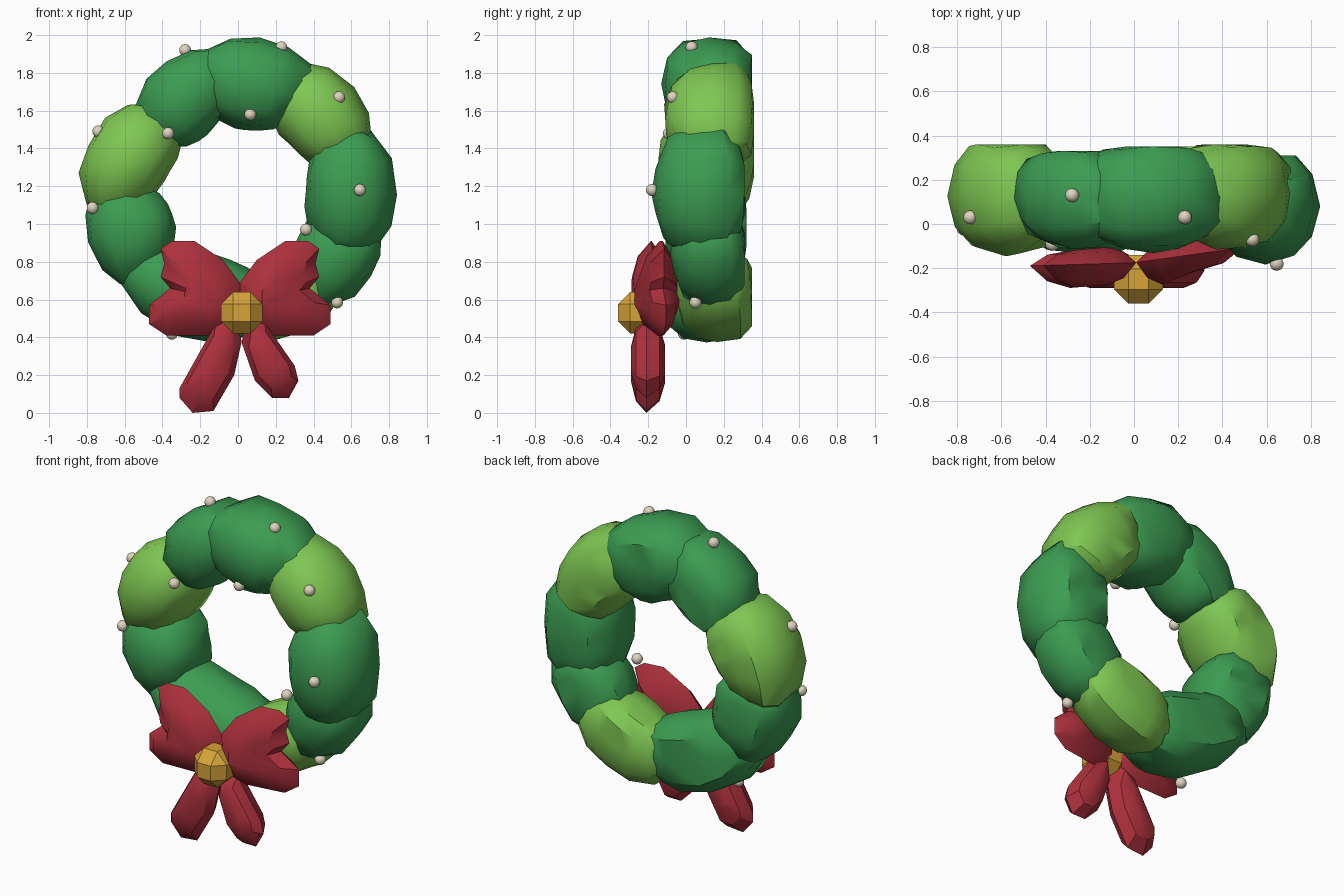
import bpy, bmesh, math, random
from mathutils import Vector

if "Cube" in bpy.data.objects:
    bpy.data.objects.remove(bpy.data.objects["Cube"])

random.seed(4)


def mat(name, rgb):
    m = bpy.data.materials.new(name)
    m.diffuse_color = (*rgb, 1)
    m.use_nodes = True
    m.node_tree.nodes["Principled BSDF"].inputs["Base Color"].default_value = m.diffuse_color
    return m


DARK = mat("dark_green", (0.045, 0.335, 0.085))
LIGHT = mat("light_green", (0.21, 0.57, 0.085))
RED = mat("ribbon_red", (0.42, 0.03, 0.045))
GOLD = mat("gold", (0.68, 0.37, 0.04))
CREAM = mat("cream", (0.74, 0.66, 0.52))


def finish(bm, name, material, angle=None):
    bmesh.ops.recalc_face_normals(bm, faces=bm.faces[:])
    me = bpy.data.meshes.new(name)
    bm.to_mesh(me)
    bm.free()
    me.materials.append(material)
    if angle:
        me.shade_smooth()
        me.set_sharp_from_angle(angle=math.radians(angle))
    ob = bpy.data.objects.new(name, me)
    bpy.context.collection.objects.link(ob)
    return ob


def bridge(bm, a, b):
    n = len(a)
    for i in range(n):
        j = (i + 1) % n
        bm.faces.new((a[i], a[j], b[j], b[i]))


def spow(v, p):
    return math.copysign(abs(v) ** p, v)


CZ = 1.18  # height of the ring centre


def foliage(name, material, deg, r, half, rad, y0, y1, drift=0.0):
    """Chunky rounded clump bent around the ring, blunter at the back."""
    bm = bmesh.new()
    ye = y1 + 0.03
    yc, yh, a0 = (y0 + ye) / 2, (ye - y0) / 2, math.radians(deg)

    def place(u, rho, y):
        t = a0 + u * half / r
        d = r + rho + drift * u
        return (math.cos(t) * d, min(y, y1), CZ + math.sin(t) * d)

    rings = []
    for u in (-0.93, -0.72, -0.38, 0, 0.38, 0.72, 0.93):
        front = (1 - abs(u) ** 2.4) ** (1 / 2.2)
        back = (1 - abs(u) ** 2.8) ** (1 / 2.5)
        ring = []
        for k in range(12):
            p = 2 * math.pi * k / 12
            c, s = math.cos(p), math.sin(p)
            e = 0.8 if s > 0.01 else 0.88
            f = back if s > 0.01 else front
            g = f * random.uniform(0.95, 1.03)
            ring.append(bm.verts.new(place(u + random.uniform(-.05, .05),
                                           rad * spow(c, e) * g,
                                           yc + yh * spow(s, e) * g)))
        rings.append(ring)
    for a, b in zip(rings, rings[1:]):
        bridge(bm, a, b)
    for ring, u in ((rings[0], -1), (rings[-1], 1)):
        tip = bm.verts.new(place(u, 0, yc))
        for i in range(12):
            bm.faces.new((ring[i], ring[(i + 1) % 12], tip))
    finish(bm, name, material, 40)


# Wreath clumps: colour, angle, ring radius, half length, radial half width, y range, drift
clumps = [
    ("top", DARK, 82, 0.57, 0.31, 0.255, -0.135, 0.35),
    ("upper_left", DARK, 119, 0.56, 0.28, 0.225, -0.12, 0.33, -0.04),
    ("left_light", LIGHT, 163, 0.60, 0.31, 0.235, -0.14, 0.36, 0.05),
    ("left", DARK, 200, 0.605, 0.27, 0.24, -0.12, 0.32, 0.01),
    ("lower_left", DARK, 247, 0.605, 0.42, 0.235, -0.13, 0.32, -0.02),
    ("bottom_light", LIGHT, 294, 0.62, 0.32, 0.215, -0.05, 0.35),
    ("lower_right", DARK, 326, 0.62, 0.26, 0.225, -0.08, 0.31),
    ("right", DARK, 359, 0.595, 0.34, 0.245, -0.18, 0.31),
    ("upper_right_light", LIGHT, 41, 0.585, 0.30, 0.23, -0.12, 0.36),
]
for n, *args in clumps:
    foliage("foliage_" + n, *args)


def ribbon(name, outline, centre, levels, slant=0.0):
    """Bulging ribbon piece: outline in x,z, levels are (scale, y)."""
    bm = bmesh.new()
    cx, cz = centre
    rings = []
    for s, y in levels:
        rings.append([bm.verts.new((cx + (x - cx) * s, y + slant * x, cz + (z - cz) * s))
                      for x, z in outline])
    for a, b in zip(rings, rings[1:]):
        bridge(bm, a, b)
    caps = [bm.faces.new(rings[0]), bm.faces.new(rings[-1])]
    bmesh.ops.triangulate(bm, faces=caps)
    finish(bm, name, RED, 32)


# Bow loops, mirrored outline
loop = [(0.0, 0.69), (0.09, 0.81), (0.24, 0.91), (0.36, 0.91), (0.42, 0.87),
        (0.40, 0.79), (0.42, 0.72), (0.37, 0.66), (0.48, 0.57), (0.48, 0.47),
        (0.39, 0.41), (0.12, 0.41), (0.0, 0.49)]
for side, sx, slant in (("left", -1, 0.03), ("right", 1, 0.14)):
    ribbon("bow_loop_" + side, [(0.01 + sx * x, z) for x, z in loop], (sx * 0.19, 0.62),
           ((0.35, -0.275), (0.72, -0.245), (1, -0.175), (0.72, -0.125), (0.35, -0.105)), slant)

# Ribbon tails
tails = {
    "left": ([(-0.02, 0.52), (-0.12, 0.47), (-0.31, 0.13), (-0.31, 0.08), (-0.24, 0.0),
              (-0.13, 0.01), (-0.02, 0.2), (0.02, 0.38)], (-0.14, 0.25)),
    "right": ([(0.04, 0.52), (0.14, 0.48), (0.30, 0.25), (0.32, 0.17), (0.27, 0.08),
               (0.18, 0.08), (0.09, 0.17), (0.02, 0.37)], (0.17, 0.27)),
}
for side, (outline, c) in tails.items():
    ribbon("bow_tail_" + side, outline, c,
           ((0.35, -0.29), (0.75, -0.265), (1, -0.21), (0.75, -0.14), (0.35, -0.11)))

# Faceted gold knot
bm = bmesh.new()
k = 0.11 / 2.414
for axis in range(3):
    for sx in (-1, 1):
        for sy in (-1, 1):
            for sz in (-1, 1):
                v = Vector((sx * k, sy * k, sz * k))
                v[axis] *= 2.414
                bm.verts.new(v + Vector((0.02, -0.25, 0.53)))
bmesh.ops.convex_hull(bm, input=bm.verts[:])
bmesh.ops.dissolve_limit(bm, angle_limit=0.02, verts=bm.verts[:], edges=bm.edges[:])
finish(bm, "bow_knot", GOLD)

# Berries
berries = [(-0.28, 0.13, 1.92), (0.23, 0.03, 1.935), (-0.74, 0.03, 1.49), (-0.37, -0.09, 1.48),
           (0.065, -0.08, 1.58), (0.535, -0.07, 1.67), (0.645, -0.18, 1.18),
           (-0.77, -0.02, 1.085), (0.36, -0.04, 0.97), (0.525, 0.05, 0.585),
           (-0.35, -0.01, 0.42)]
for i, p in enumerate(berries):
    bm = bmesh.new()
    bmesh.ops.create_uvsphere(bm, u_segments=14, v_segments=9, radius=0.032)
    bmesh.ops.translate(bm, verts=bm.verts[:], vec=p)
    finish(bm, f"berry_{i + 1}", CREAM, 60)
